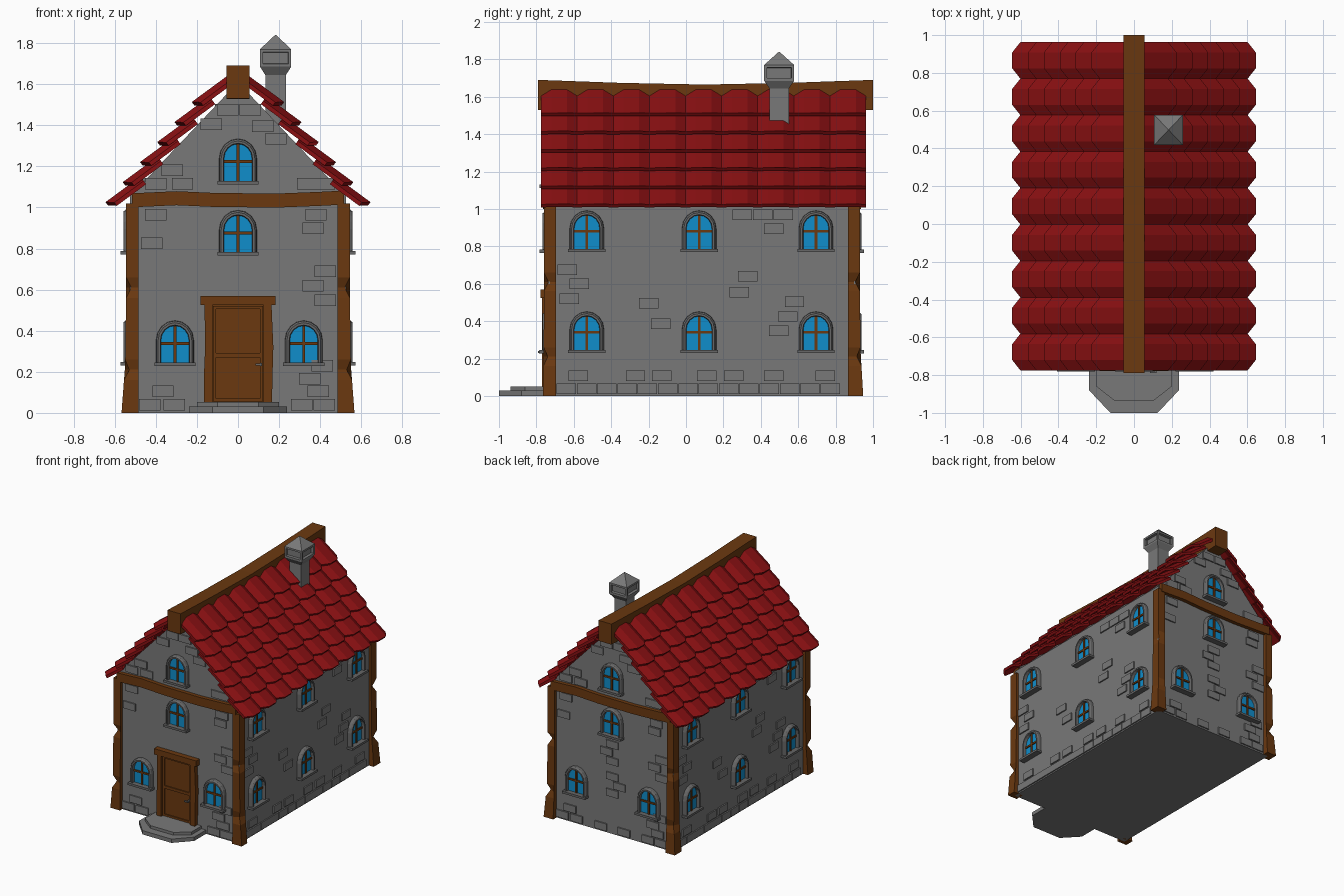
import bpy, bmesh, math
from mathutils import Matrix, Vector

if "Cube" in bpy.data.objects:
    bpy.data.objects.remove(bpy.data.objects["Cube"])


def material(name, r, g, b):
    m = bpy.data.materials.new(name)
    m.diffuse_color = (r, g, b, 1)
    m.use_nodes = True
    m.node_tree.nodes["Principled BSDF"].inputs["Base Color"].default_value = m.diffuse_color
    return m


STONE = material("grey stone", 0.19, 0.19, 0.19)
FRAME = material("dark grey stone", 0.135, 0.135, 0.135)
WOOD = material("brown wood", 0.145, 0.04, 0.005)
ROOF = material("red tile", 0.25, 0.005, 0.006)
GLASS = material("blue glass", 0.005, 0.27, 0.60)

CY = 0.085                                  # middle of the house along y
WALL_X, WALL_Y = 0.525, 0.82                # half sizes of the walls
parts = {}


def loft(name, mat, loops, M=Matrix(), caps=True):
    """Bridge equal-length loops of points into the named part."""
    bm = parts.setdefault(name, (bmesh.new(), mat))[0]
    rings = [[bm.verts.new(M @ Vector(p)) for p in lp] for lp in loops]
    n = len(rings[0])
    made = []
    for a, b in zip(rings, rings[1:]):
        for i in range(n):
            j = (i + 1) % n
            made.append(bm.faces.new((a[i], a[j], b[j], b[i])))
    if caps:
        made.append(bm.faces.new(rings[0][::-1]))
        made.append(bm.faces.new(rings[-1]))
        bmesh.ops.recalc_face_normals(bm, faces=made)
    return made


def box(name, mat, x0, x1, y0, y1, z0, z1, M=Matrix()):
    return loft(name, mat, [[(x0, y0, z), (x1, y0, z), (x1, y1, z), (x0, y1, z)]
                            for z in (z0, z1)], M)


def side(k, dist):
    """Frame of a wall: x runs along it, -y points outward from its face."""
    return (Matrix.Translation((0, CY, 0)) @ Matrix.Rotation(k * math.pi / 2, 4, 'Z')
            @ Matrix.Translation((0, -dist, 0)))


FRONT, RIGHT, BACK, LEFT = (side(k, WALL_X if k % 2 else WALL_Y) for k in range(4))

# Walls with gables
outline = [(-WALL_X, 0), (WALL_X, 0), (WALL_X, 1.055), (0, 1.61), (-WALL_X, 1.055)]
loft("walls", STONE, [[(x, y, z) for x, z in outline] for y in (CY - WALL_Y, CY + WALL_Y)])


# Arched windows: stone surround, sill, glass and cross bars
def arch(w, out):
    pts = [(-w, 0), (w, 0)]
    pts += [(w * math.cos(math.pi * i / 8), 0.12 + 1.05 * w * math.sin(math.pi * i / 8))
            for i in range(9)]
    return [(x, -out, z) for x, z in pts]


def window(M, u, z):
    T = M @ Matrix.Translation((u, 0, z))
    profile = [(0.092, 0), (0.090, 0.022), (0.082, 0.032), (0.071, 0.032), (0.067, 0)]
    loft("window_surrounds", FRAME, [arch(w, o) for w, o in profile], T, caps=False)
    box("window_sills", FRAME, -0.1, 0.1, -0.047, 0, -0.005, 0.012, T)
    loft("window_glass", GLASS, [arch(0.068, 0), arch(0.068, 0.008)], T)
    box("window_bars", WOOD, -0.007, 0.007, -0.016, 0, 0.01, 0.19, T)
    box("window_bars", WOOD, -0.068, 0.068, -0.016, 0, 0.098, 0.112, T)


for M in (FRONT, BACK):
    for u, z in ((0, 0.77), (0, 1.118), (-0.307, 0.233), (0.32, 0.233)):
        window(M, u, z)
for M in (RIGHT, LEFT):
    for y in (-0.53, 0.07, 0.695):
        for z in (0.235, 0.775):
            window(M, y - CY, z)


# Raised bricks
def bricks(M, spots, w=0.052):
    for u, z in spots:
        box("bricks", STONE, u - w, u + w, -0.01, 0, z - 0.028, z + 0.028, M)


gable = [(-0.32, 1.18), (-0.40, 1.115), (-0.27, 1.115), (-0.13, 1.405), (0.12, 1.395),
         (0.185, 1.335), (0.34, 1.115), (-0.05, 1.475), (0.06, 1.475), (0.42, 1.115)]
corners = [(-0.40, 0.965), (-0.42, 0.825), (0.38, 0.965), (0.365, 0.90), (0.425, 0.69),
           (0.365, 0.62), (0.425, 0.548), (-0.365, 0.105), (0.41, 0.23), (0.35, 0.165),
           (0.39, 0.105), (-0.43, 0.04), (-0.31, 0.04), (0.31, 0.04), (0.42, 0.04)]
bricks(FRONT, gable + corners)
bricks(BACK, gable + corners)
bricks(BACK, [(0, 0.70), (-0.05, 0.635), (0, 0.57), (0, 0.45), (0.06, 0.385), (0, 0.32),
              (-0.1, 0.04), (0.1, 0.04)])
flank = [(0.30, 0.97), (0.41, 0.97), (0.52, 0.97), (0.47, 0.895), (0.33, 0.64),
         (0.285, 0.555), (-0.20, 0.495), (-0.135, 0.385), (-0.635, 0.675), (-0.57, 0.60),
         (-0.625, 0.52), (0.58, 0.505), (0.545, 0.425), (0.495, 0.35)]
flank += [(y, 0.107) for y in (-0.575, -0.27, -0.13, 0.11, 0.255, 0.47, 0.745)]
flank += [(-0.64 + 0.1085 * i, 0.038) for i in range(14)]
for M in (RIGHT, LEFT):
    bricks(M, [(y - CY, z) for y, z in flank])

# Corner posts, flared at the foot and chipped on the outer corner
heights = [(0, 0.022, 0), (0.16, 0.010, 0), (0.21, 0.006, 0.022), (0.26, 0.004, 0),
           (0.56, 0, 0), (0.61, 0, 0.025), (0.66, 0, 0), (1.02, 0, 0)]
for sx in (-1, 1):
    for sy in (-1, 1):
        rings = []
        for z, flare, chip in heights:
            ox, oy = 0.545 + flare, 0.845 + flare * (0.8 if sy > 0 else 0.2)
            ring = [(0.485, 0.78), (ox, 0.78), (ox - chip, oy - chip), (0.485, oy)]
            rings.append([(sx * x, CY + sy * y, z) for x, y in ring])
        loft("corner_posts", WOOD, rings)

# Sagging cross beams under the gables
for M in (FRONT, BACK):
    rings = []
    for x, z in ((-0.515, 1.035), (-0.3, 1.045), (-0.1, 1.036), (0.2, 1.034),
                 (0.4, 1.042), (0.515, 1.048)):
        rings.append([(x, -0.03, z - 0.034), (x, 0.03, z - 0.034),
                      (x, 0.03, z + 0.034), (x, -0.03, z + 0.034)])
    loft("gable_beams", WOOD, rings, M)

# Ridge beam
loft("ridge_beam", WOOD, [[(-0.056, y, z - 0.16), (0.056, y, z - 0.16),
                           (0.056, y, z), (-0.056, y, z)]
                          for y, z in ((-0.79, 1.69), (-0.35, 1.674), (0.1, 1.665),
                                       (0.55, 1.674), (1.0, 1.69))])

# Roof tiles: arched plates, six rows of nine on each slope
along = Vector((0.17, 0, -0.125))
normal = Vector((0.125, 0, 0.17)).normalized()
length = along.length
along.normalize()
section = [(-0.0965, -0.027), (-0.042, 0), (0.042, 0), (0.0965, -0.027),
           (0.0965, -0.047), (0.042, -0.02), (-0.042, -0.02), (-0.0965, -0.047)]
for row in range(6):
    tip = Vector((0.645 - 0.084 * row, 0, 1.026 + 0.0975 * row))
    for col in range(9):
        base = tip + Vector((0, -0.678 + 0.193 * col, 0))
        upper = [base - along * length + normal * n + Vector((0, y, 0)) for y, n in section]
        lower = [base - along * (0.034 if abs(y) > 0.05 else 0) + normal * n
                 + Vector((0, y, 0)) for y, n in section]
        for s in (1, -1):
            loft("roof_tiles", ROOF, [upper, lower], Matrix.Diagonal((s, 1, 1, 1)))

# Door with frame, panels and handle
box("door", WOOD, -0.125, 0.125, -0.012, 0, 0.05, 0.53, FRONT)
for x0, x1 in ((-0.122, -0.106), (0.106, 0.122)):
    box("door_rails", WOOD, x0, x1, -0.02, 0, 0.055, 0.52, FRONT)
for z0, z1 in ((0.055, 0.07), (0.27, 0.292), (0.505, 0.52)):
    box("door_rails", WOOD, -0.106, 0.106, -0.02, 0, z0, z1, FRONT)
box("door_lintel", WOOD, -0.182, 0.183, -0.042, 0, 0.525, 0.57, FRONT)
for s, bow in ((-1, 0), (1, 0.012)):
    loft("door_jambs", WOOD, [[(s * 0.125, -0.035, z), (s * o, -0.035, z),
                               (s * o, 0, z), (s * 0.125, 0, z)]
                              for z, o in ((0.04, 0.165), (0.2, 0.165 + bow * 0.3),
                                           (0.32, 0.160 + bow), (0.53, 0.163))], FRONT)
box("door_handle", FRAME, 0.108, 0.118, -0.05, -0.015, 0.228, 0.242, FRONT)
box("door_handle", FRAME, 0.085, 0.118, -0.055, -0.045, 0.23, 0.24, FRONT)

# Two-tier doorstep
for w, c, y0, y1, z0, z1 in ((0.238, 0.125, -1.0, -0.88, 0, 0.03),
                             (0.20, 0.10, -0.938, -0.86, 0.03, 0.052)):
    loft("doorstep", STONE, [[(-w, -0.73, z), (-w, y1, z), (-c, y0, z), (c, y0, z),
                              (w, y1, z), (w, -0.73, z)] for z in (z0, z1)])

# Chimney with recessed smoke openings
faces = loft("chimney", STONE,
             [[(0.183 + sx * h, 0.498 + sy * h * 1.05, z)
               for sx, sy in ((-1, -1), (1, -1), (1, 1), (-1, 1))]
              for z, h in ((1.40, 0.05), (1.645, 0.05), (1.685, 0.076), (1.77, 0.076),
                           (1.84, 0.002))])
bm = parts["chimney"][0]
bmesh.ops.inset_individual(bm, faces=faces[8:12], thickness=0.02, depth=0)
bmesh.ops.inset_individual(bm, faces=faces[8:12], thickness=0.003, depth=-0.02)

# Turn every collected part into an object
for name, (bm, mat) in parts.items():
    mesh = bpy.data.meshes.new(name)
    bm.to_mesh(mesh)
    bm.free()
    mesh.materials.append(mat)
    bpy.context.scene.collection.objects.link(bpy.data.objects.new(name, mesh))
